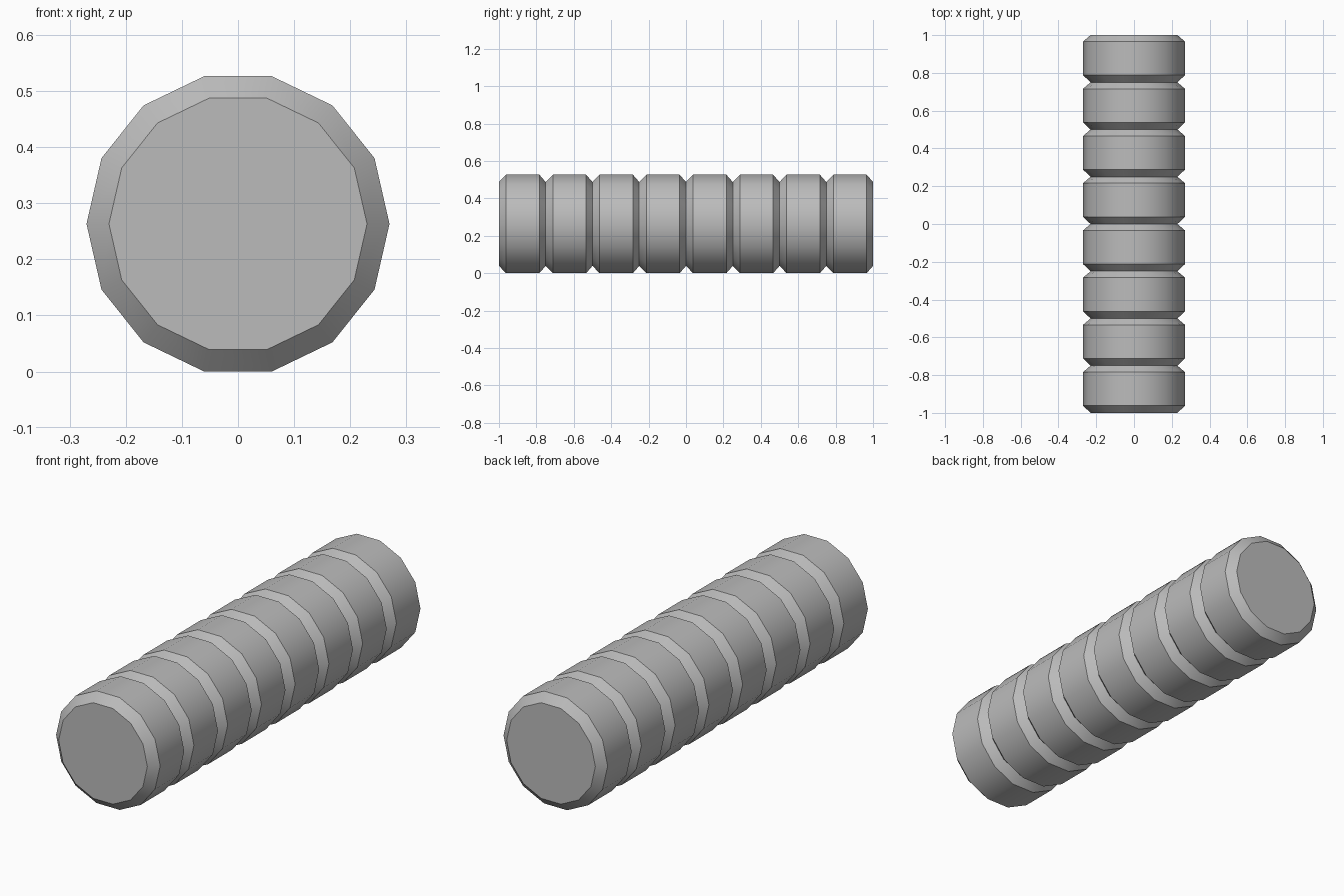
import bpy, bmesh, math

if "Cube" in bpy.data.objects:
    bpy.data.objects.remove(bpy.data.objects["Cube"])

SIDES, SEGMENTS = 14, 8
R_OUT, R_IN = 0.27, 0.23
PITCH = 2.0 / SEGMENTS
CZ = R_OUT * math.cos(math.pi / SIDES)   # flat side rests on the ground

grey = bpy.data.materials.new("plain grey")
grey.diffuse_color = (0.5, 0.5, 0.5, 1)
grey.use_nodes = True
grey.node_tree.nodes["Principled BSDF"].inputs["Base Color"].default_value = grey.diffuse_color


def segment(name, y0):
    """One chamfered drum of the roll, lying along y."""
    profile = [(0.0, R_IN), (0.038, R_OUT), (PITCH - 0.034, R_OUT), (PITCH, R_IN)]
    bm = bmesh.new()
    rings = []
    for dy, r in profile:
        rings.append([bm.verts.new((r * math.cos(2 * math.pi * i / SIDES), y0 + dy,
                                    CZ + r * math.sin(2 * math.pi * i / SIDES)))
                      for i in range(SIDES)])
    for a, b in zip(rings, rings[1:]):
        for i in range(SIDES):
            j = (i + 1) % SIDES
            bm.faces.new((a[i], a[j], b[j], b[i]))
    bm.faces.new(rings[0])
    bm.faces.new(rings[-1])
    bmesh.ops.recalc_face_normals(bm, faces=bm.faces)
    mesh = bpy.data.meshes.new(name)
    bm.to_mesh(mesh)
    bm.free()
    mesh.materials.append(grey)
    obj = bpy.data.objects.new(name, mesh)
    bpy.context.collection.objects.link(obj)
    # round sides smooth, chamfer edges sharp
    bpy.ops.object.select_all(action='DESELECT')
    obj.select_set(True)
    bpy.context.view_layer.objects.active = obj
    bpy.ops.object.shade_smooth_by_angle(angle=math.radians(30))


# Row of identical drums
for k in range(SEGMENTS):
    segment(f"roll_segment_{k + 1}", -1 + k * PITCH)
